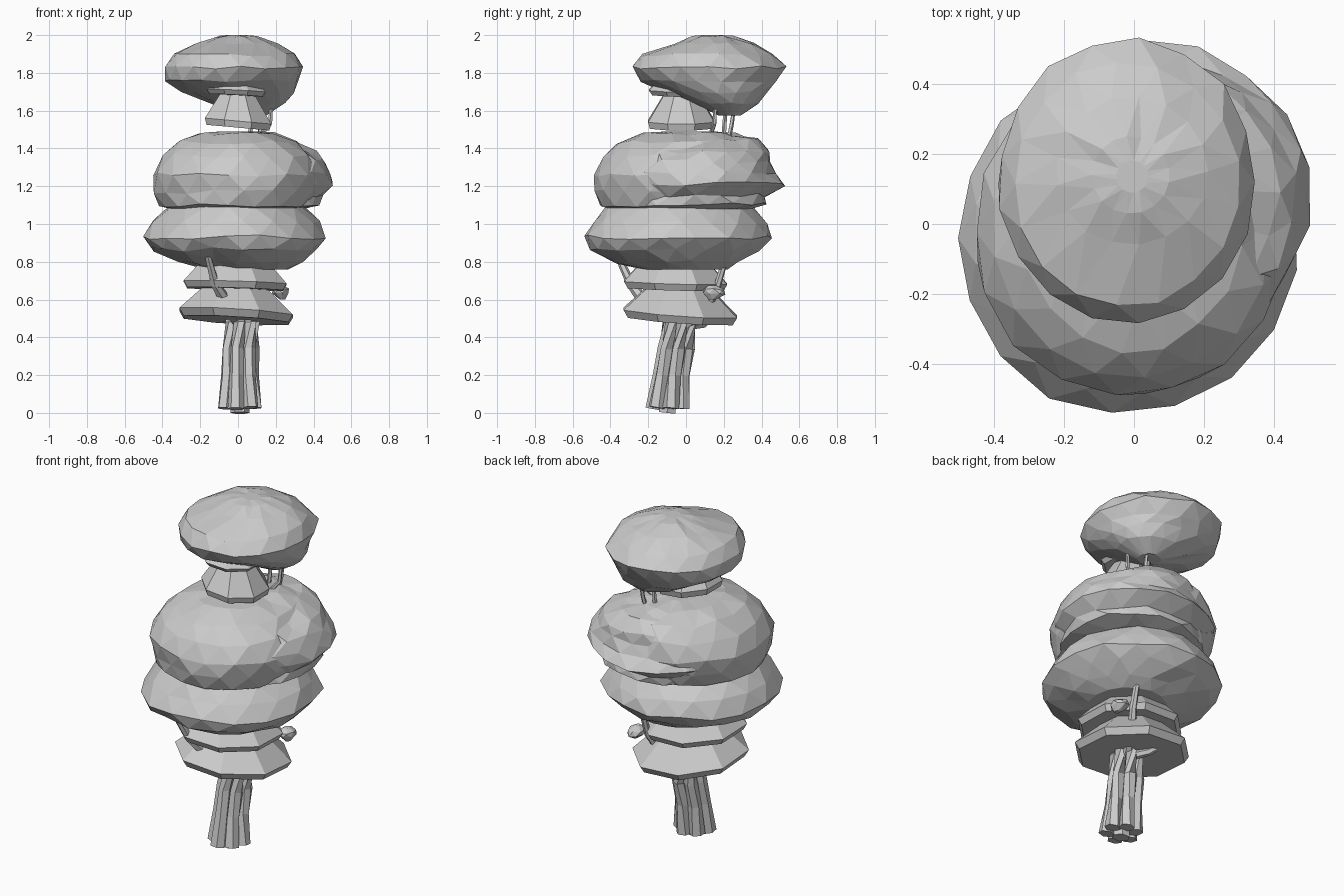
import bpy, bmesh, random
from math import pi, cos, sin
from mathutils import Vector

random.seed(4)


def finish(bm, name):
    bmesh.ops.recalc_face_normals(bm, faces=bm.faces)
    me = bpy.data.meshes.new(name)
    bm.to_mesh(me)
    bm.free()
    ob = bpy.data.objects.new(name, me)
    bpy.context.collection.objects.link(ob)
    return ob


def skin(bm, loops, stagger=False):
    """Join successive vertex loops and cap both ends."""
    n = len(loops[0])
    for k, (a, b) in enumerate(zip(loops, loops[1:])):
        for i in range(n):
            j = (i + 1) % n
            if not stagger:
                bm.faces.new((a[i], a[j], b[j], b[i]))
            elif k % 2 == 0:
                bm.faces.new((a[i], a[j], b[i]))
                bm.faces.new((a[j], b[j], b[i]))
            else:
                bm.faces.new((a[i], b[j], b[i]))
                bm.faces.new((a[i], a[j], b[j]))
    bm.faces.new(loops[0])
    bm.faces.new(loops[-1])


def foliage(name, rings, n=17, rough=0.012):
    """Faceted leaf mass; each ring is (z, xmin, xmax, ymin, ymax)."""
    bm = bmesh.new()
    loops = []
    for k, (z, x0, x1, y0, y1) in enumerate(rings):
        end = k in (0, len(rings) - 1)
        loop = []
        for i in range(n):
            a = 2 * pi * (i + 0.5 * (k % 2)) / n
            r = 1.01 + random.uniform(-1, 1) * rough * 2
            dz = 0 if end else random.uniform(-rough, rough)
            loop.append(bm.verts.new(((x0 + x1) / 2 + (x1 - x0) / 2 * r * cos(a),
                                      (y0 + y1) / 2 + (y1 - y0) / 2 * r * sin(a), z + dz)))
        loops.append(loop)
    skin(bm, loops, True)
    return finish(bm, name)


def skirt(name, centre, profile, tilt=(0, 0)):
    """Eight-sided cone skirt with a bevelled rim; profile is (radius, z)."""
    bm = bmesh.new()
    loops = []
    for r, z in profile:
        loop = []
        for i in range(8):
            a = pi / 8 + i * pi / 4
            x, y = r * cos(a), r * sin(a)
            loop.append(bm.verts.new((centre[0] + x, centre[1] + y,
                                      z + tilt[0] * x + tilt[1] * y)))
        loops.append(loop)
    skin(bm, loops)
    return finish(bm, name)


def tube(name, pts, radii, n=6):
    """Tapered faceted tube along a path."""
    bm = bmesh.new()
    pts = [Vector(p) for p in pts]
    loops = []
    for i, p in enumerate(pts):
        d = pts[min(i + 1, len(pts) - 1)] - pts[max(i - 1, 0)]
        q = d.to_track_quat('Z', 'Y')
        loops.append([bm.verts.new(p + q @ Vector((radii[i] * cos(2 * pi * k / n),
                                                   radii[i] * sin(2 * pi * k / n), 0)))
                      for k in range(n)])
    skin(bm, loops)
    return finish(bm, name)


# Trunk: a bundle of stems leaning backwards around a core
spine = [(0.01, -0.10, 0.02, 0.078), (0.01, -0.078, 0.20, 0.066),
         (0.015, -0.052, 0.34, 0.066), (0.025, -0.035, 0.48, 0.058), (0.0, -0.03, 0.75, 0.05)]
for s in range(6):
    a = s * pi / 3 + 0.25
    lift = random.uniform(0, 0.02)
    tube(f"trunk_stem_{s}",
         [(x + r * cos(a), y + r * sin(a), z + (lift if i == 0 else 0))
          for i, (x, y, z, r) in enumerate(spine)],
         [0.044, 0.037, 0.036, 0.034, 0.03])
tube("trunk_core", [(x, y, z - (0.02 if i == 0 else 0)) for i, (x, y, z, r) in enumerate(spine)],
     [0.05, 0.05, 0.05, 0.045, 0.04])

# Cone skirts
skirt("lower_skirt", (-0.01, -0.03),
      [(0.30, 0.49), (0.325, 0.53), (0.17, 0.67)], (-0.06, -0.07))
skirt("upper_skirt", (-0.015, -0.055),
      [(0.275, 0.655), (0.295, 0.69), (0.20, 0.79)], (-0.03, -0.03))
skirt("neck_skirt", (0.0, -0.025),
      [(0.18, 1.51), (0.19, 1.545), (0.09, 1.70)], (-0.09, 0.0))
skirt("crown_skirt", (-0.01, -0.04),
      [(0.15, 1.68), (0.17, 1.705), (0.07, 1.80)], (-0.05, -0.03))

# Leaf masses
foliage("lower_foliage", [
    (0.76, -0.17, 0.26, -0.23, 0.22), (0.80, -0.31, 0.35, -0.37, 0.29),
    (0.865, -0.45, 0.42, -0.50, 0.39), (0.93, -0.505, 0.47, -0.535, 0.455),
    (1.01, -0.45, 0.42, -0.475, 0.42), (1.08, -0.38, 0.35, -0.42, 0.36),
    (1.15, -0.25, 0.25, -0.27, 0.25)])
foliage("middle_foliage", [
    (1.05, -0.22, 0.20, -0.26, 0.20), (1.095, -0.41, 0.37, -0.45, 0.37),
    (1.17, -0.44, 0.42, -0.475, 0.42), (1.26, -0.45, 0.43, -0.49, 0.44),
    (1.36, -0.395, 0.385, -0.445, 0.42), (1.435, -0.32, 0.31, -0.36, 0.37),
    (1.475, -0.21, 0.20, -0.23, 0.26), (1.49, -0.1, 0.1, -0.1, 0.14)])
foliage("back_right_foliage", [
    (1.08, -0.25, 0.34, -0.22, 0.34), (1.105, -0.33, 0.44, -0.33, 0.42),
    (1.15, -0.33, 0.44, -0.33, 0.42), (1.21, -0.37, 0.495, -0.36, 0.515),
    (1.27, -0.36, 0.495, -0.35, 0.47), (1.33, -0.30, 0.46, -0.30, 0.45),
    (1.385, -0.26, 0.41, -0.26, 0.44), (1.45, -0.15, 0.27, -0.1, 0.38),
    (1.47, -0.05, 0.15, 0.0, 0.25)], rough=0.012)
foliage("crown_foliage", [
    (1.575, 0.02, 0.15, 0.17, 0.29), (1.64, -0.16, 0.25, 0.04, 0.38),
    (1.70, -0.30, 0.295, -0.10, 0.435), (1.755, -0.38, 0.315, -0.235, 0.475),
    (1.83, -0.385, 0.345, -0.285, 0.525), (1.895, -0.34, 0.30, -0.23, 0.46),
    (1.955, -0.22, 0.21, -0.06, 0.36), (1.99, -0.12, 0.10, 0.03, 0.25),
    (2.0, -0.05, 0.04, 0.09, 0.18)], rough=0.009)

# Branches low on the trunk
tube("front_branch", [(0.0, -0.06, 0.49), (-0.07, -0.23, 0.60), (-0.12, -0.29, 0.68),
                      (-0.16, -0.36, 0.83)], [0.038, 0.032, 0.024, 0.018])
tube("back_branch", [(0.05, 0.0, 0.47), (0.10, 0.10, 0.54), (0.14, 0.16, 0.65),
                     (0.15, 0.21, 0.82)], [0.03, 0.025, 0.02, 0.016])
tube("hooked_branch", [(0.03, 0.0, 0.46), (-0.03, 0.09, 0.47), (-0.07, 0.13, 0.50),
                       (-0.08, 0.14, 0.60)], [0.025, 0.022, 0.02, 0.018])
foliage("leaf_tuft", [(0.60, 0.22, 0.25, 0.12, 0.16), (0.63, 0.18, 0.27, 0.09, 0.21),
                      (0.655, 0.18, 0.27, 0.09, 0.20), (0.675, 0.21, 0.24, 0.12, 0.16)],
        n=7, rough=0.006)

# Thin branches holding up the crown
for i, path in enumerate([
        [(0.06, 0.20, 1.43), (0.07, 0.205, 1.54), (0.07, 0.21, 1.65)],
        [(0.11, 0.22, 1.43), (0.12, 0.24, 1.52), (0.12, 0.26, 1.65)],
        [(0.12, 0.13, 1.47), (0.17, 0.15, 1.53), (0.18, 0.16, 1.68)]]):
    tube(f"crown_branch_{i}", path, [0.013, 0.012, 0.009], 5)
